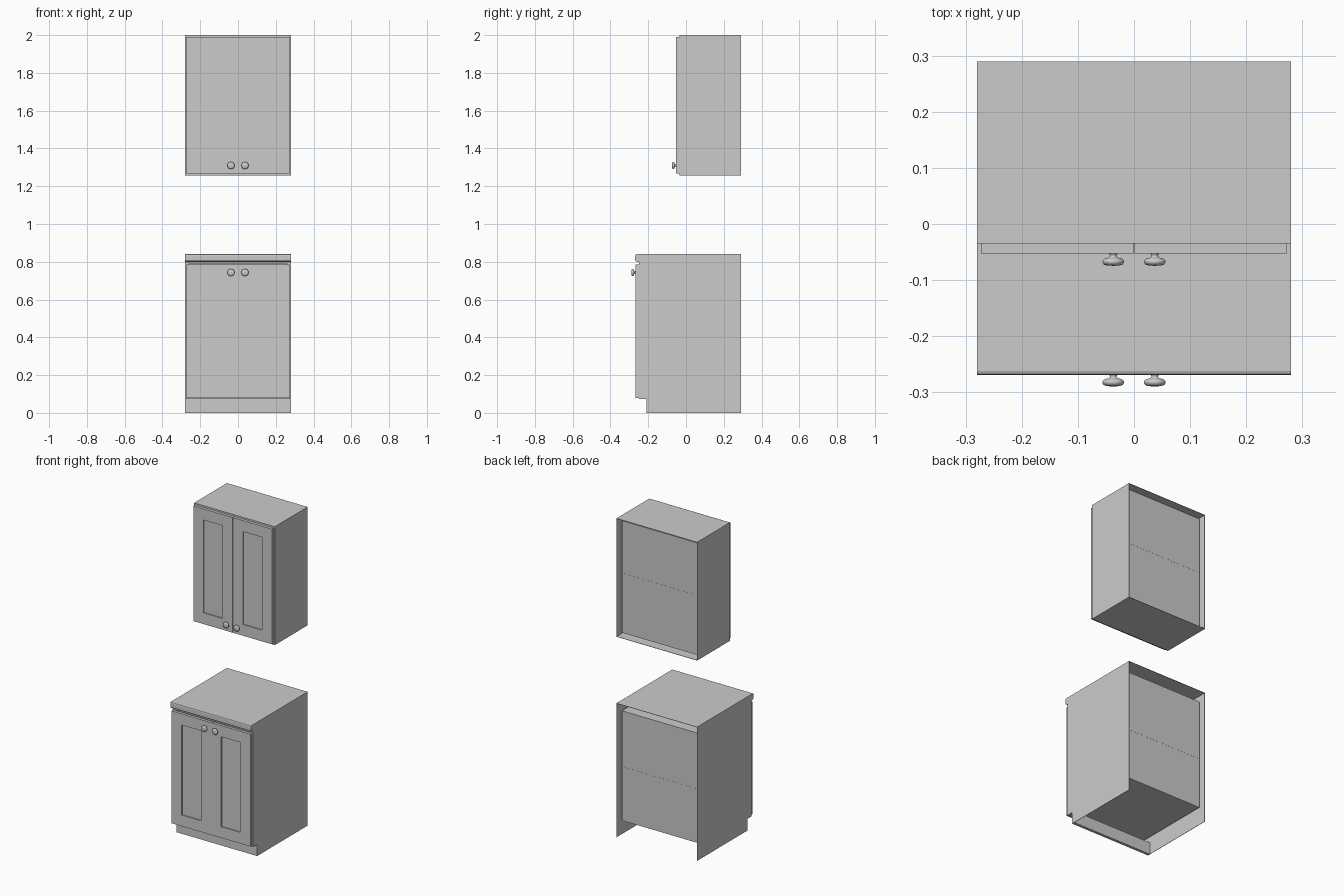
import bpy, bmesh, math
from mathutils import Matrix

if "Cube" in bpy.data.objects:
    bpy.data.objects.remove(bpy.data.objects["Cube"])

W = 0.28          # half width of both cabinets
IN = 0.262        # half width of the inner lining
BACK = 0.29       # rear edge of the outer boards
PANEL = 0.262     # rear face of the recessed lining
T = 0.002         # thin board thickness


def finish(bm, name):
    bmesh.ops.recalc_face_normals(bm, faces=bm.faces)
    me = bpy.data.meshes.new(name)
    bm.to_mesh(me)
    bm.free()
    ob = bpy.data.objects.new(name, me)
    bpy.context.collection.objects.link(ob)
    return ob


def cube(x, y, z):
    bm = bmesh.new()
    size = [b - a for a, b in (x, y, z)]
    mid = [(a + b) / 2 for a, b in (x, y, z)]
    bmesh.ops.create_cube(bm, size=1, matrix=Matrix.Translation(mid) @ Matrix.Diagonal((*size, 1)))
    bm.normal_update()
    return bm


def front_faces(bm):
    return [f for f in bm.faces if f.normal.y < -0.9]


def box(name, x, y, z):
    return finish(cube(x, y, z), name)


def extrude_x(name, profile, x0, x1):
    """Extrude a (y, z) outline between two x positions."""
    bm = bmesh.new()
    face = bm.faces.new([bm.verts.new((x0, y, z)) for y, z in profile])
    geo = bmesh.ops.extrude_face_region(bm, geom=[face])["geom"]
    bmesh.ops.translate(bm, vec=(x1 - x0, 0, 0),
                        verts=[v for v in geo if isinstance(v, bmesh.types.BMVert)])
    return finish(bm, name)


def door(name, x, y, z):
    """Slab with a recessed centre panel on the front."""
    bm = cube(x, y, z)
    front = front_faces(bm)
    bmesh.ops.inset_region(bm, faces=front, thickness=0.07, use_even_offset=True)
    bmesh.ops.inset_region(bm, faces=front, thickness=0.0001, depth=-0.007, use_even_offset=True)
    return finish(bm, name)


def knob(name, x, y, z, segments=32):
    """Lathed knob pointing to -y."""
    profile = [(0.008, 0), (0.006, 0.003), (0.006, 0.005), (0.009, 0.007), (0.016, 0.009),
               (0.019, 0.012), (0.0193, 0.015), (0.017, 0.019), (0.011, 0.021), (0, 0.0215)]
    bm = bmesh.new()
    verts = [bm.verts.new((x + r, y - d, z)) for r, d in profile]
    edges = [bm.edges.new(p) for p in zip(verts, verts[1:])]
    bmesh.ops.spin(bm, geom=verts + edges, cent=(x, y, z), axis=(0, 1, 0),
                   angle=math.tau, steps=segments)
    bmesh.ops.remove_doubles(bm, verts=bm.verts, dist=1e-5)
    for f in bm.faces:
        f.smooth = True
    return finish(bm, name)


def fronts(prefix, y_front, y_back, z0, z1, knob_z):
    """Pair of doors with knobs, mirrored about the centre."""
    for side, s in (("left", -1), ("right", 1)):
        door(f"{prefix}_door_{side}", sorted((s * 0.0007, s * 0.273)), (y_front, y_back), (z0, z1))
        knob(f"{prefix}_knob_{side}", s * 0.037, y_front, knob_z)


def inner(prefix, y_front, outer_z, z, shelf_z):
    """Open-fronted lining, its front rim and a shelf."""
    bm = cube((-IN, IN), (y_front, PANEL), z)
    bmesh.ops.delete(bm, geom=front_faces(bm), context="FACES")
    finish(bm, f"{prefix}_lining")
    box(f"{prefix}_shelf", (-IN, IN), (y_front + 0.02, PANEL + 0.0006),
        (shelf_z - 0.012, shelf_z + 0.012))
    rim_y = (y_front, y_front + T)
    box(f"{prefix}_bottom_rim", (-W + T, W - T), rim_y, (outer_z[0], z[0]))
    box(f"{prefix}_top_rim", (-W + T, W - T), rim_y, (z[1], outer_z[1]))
    for side, s in (("left", -1), ("right", 1)):
        box(f"{prefix}_rim_{side}", sorted((s * (W - T), s * IN)), rim_y, z)


# Wall cabinet
Z0 = 1.257
for side, s in (("left", -1), ("right", 1)):
    box(f"wall_side_{side}", sorted((s * W, s * (W - T))), (-0.035, BACK), (Z0, 2.0))
box("wall_top", (-W + T, W - T), (-0.035, BACK), (2.0 - T, 2.0))
box("wall_bottom", (-W + T, W - T), (-0.035, BACK), (Z0, Z0 + T))
inner("wall", -0.035, (Z0 + T, 2.0 - T), (1.277, 1.98), 1.64)
fronts("wall", -0.053, -0.035, 1.267, 1.99, 1.31)

# Base cabinet sides with toe notch
side_outline = [(-0.21, 0), (BACK, 0), (BACK, 0.838), (-0.236, 0.838), (-0.236, 0.8),
                (-0.25, 0.8), (-0.25, 0.073), (-0.21, 0.073)]
extrude_x("base_side_left", side_outline, -W, -W + T)
extrude_x("base_side_right", side_outline, W - T, W)

# Countertop: thin sheet with a rounded front lip
extrude_x("countertop", [(BACK, 0.84), (-0.262, 0.84), (-0.267, 0.838), (-0.269, 0.833),
                         (-0.269, 0.81), (-0.266, 0.803), (-0.26, 0.8), (-0.236, 0.8),
                         (-0.236, 0.838), (BACK, 0.838)], -W, W)

# Base carcass
box("toe_kick", (-W + T, W - T), (-0.21, -0.192), (0, 0.073))
box("toe_recess_top", (-W + T, W - T), (-0.25, -0.192), (0.073, 0.075))
inner("base", -0.25, (0.075, 0.8), (0.098, 0.787), 0.425)
fronts("base", -0.268, -0.25, 0.08, 0.785, 0.743)
